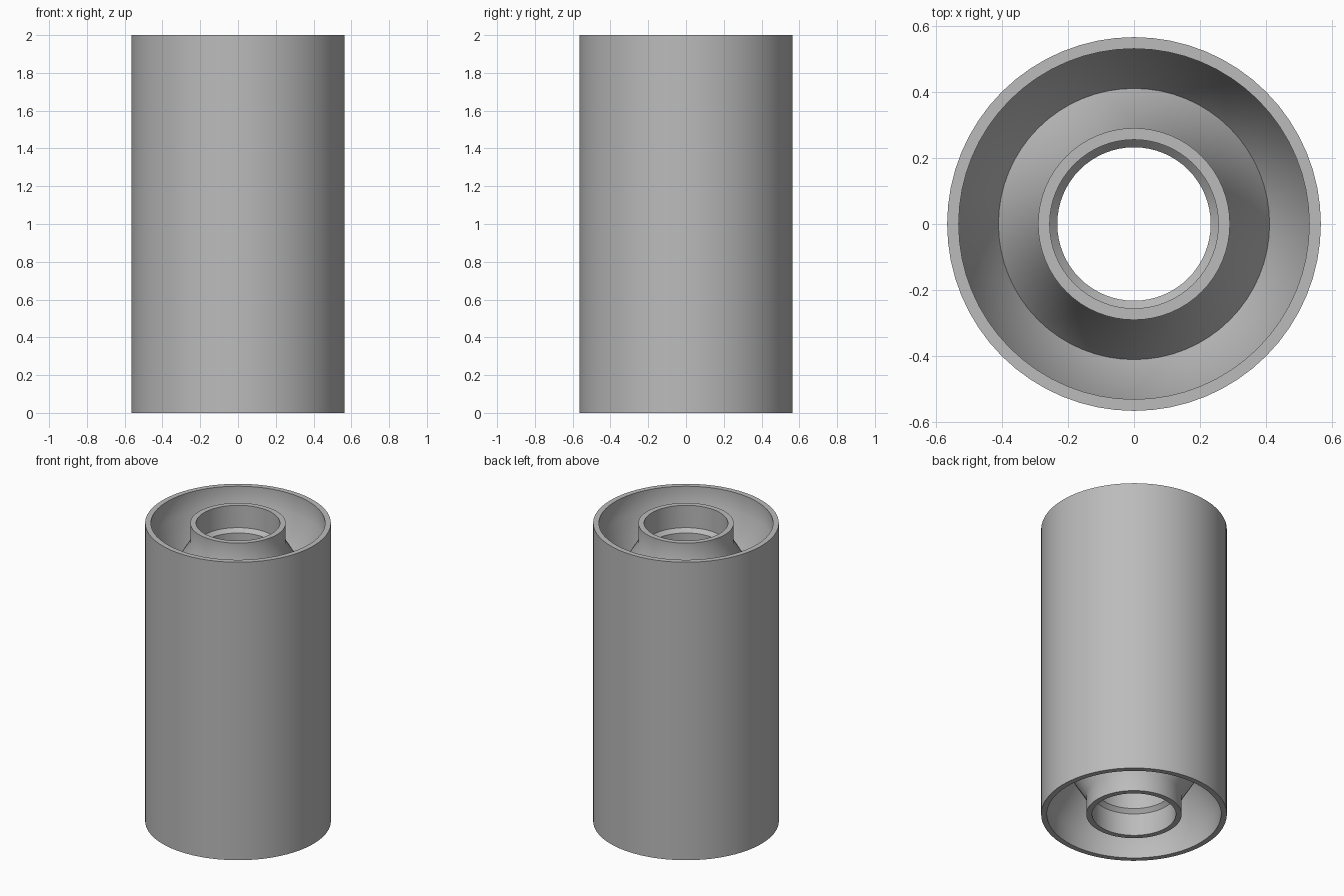
import bpy
import bmesh
import math

SEGMENTS = 64
HEIGHT = 2.0

if "Cube" in bpy.data.objects:
    bpy.data.objects.remove(bpy.data.objects["Cube"], do_unlink=True)

# Single flat grey
grey = bpy.data.materials.new("grey")
grey.use_nodes = True
colour = (0.5, 0.5, 0.5, 1.0)
grey.diffuse_color = colour
grey.node_tree.nodes["Principled BSDF"].inputs["Base Color"].default_value = colour


def lathe(name, profile):
    """Revolve a closed (radius, z) profile around the z axis."""
    bm = bmesh.new()
    rings = []
    for radius, z in profile:
        ring = []
        for i in range(SEGMENTS):
            a = math.tau * i / SEGMENTS
            ring.append(bm.verts.new((radius * math.cos(a), radius * math.sin(a), z)))
        rings.append(ring)
    for k, ring in enumerate(rings):
        following = rings[(k + 1) % len(rings)]
        for i in range(SEGMENTS):
            j = (i + 1) % SEGMENTS
            bm.faces.new((ring[i], ring[j], following[j], following[i]))
    bmesh.ops.recalc_face_normals(bm, faces=bm.faces)
    mesh = bpy.data.meshes.new(name)
    bm.to_mesh(mesh)
    bm.free()
    mesh.materials.append(grey)
    obj = bpy.data.objects.new(name, mesh)
    bpy.context.collection.objects.link(obj)
    bpy.ops.object.select_all(action="DESELECT")
    obj.select_set(True)
    bpy.context.view_layer.objects.active = obj
    bpy.ops.object.shade_smooth_by_angle(angle=math.radians(40))
    return obj


# Upper half of the section: outer wall, rim, V groove, hub rim, stepped bore
upper = [
    (0.565, HEIGHT),         # outer rim
    (0.53, HEIGHT),
    (0.53, HEIGHT - 0.13),   # straight wall, then cone
    (0.41, HEIGHT - 0.33),   # groove bottom
    (0.29, HEIGHT - 0.13),   # flared hub
    (0.29, HEIGHT),          # hub rim
    (0.255, HEIGHT),
    (0.255, HEIGHT - 0.15),  # counterbore
    (0.232, HEIGHT - 0.175), # chamfer into the bore
]

# The lower end mirrors the upper end
lower = [(r, HEIGHT - z) for r, z in reversed(upper)]
lathe("bushing_body", upper + lower)
